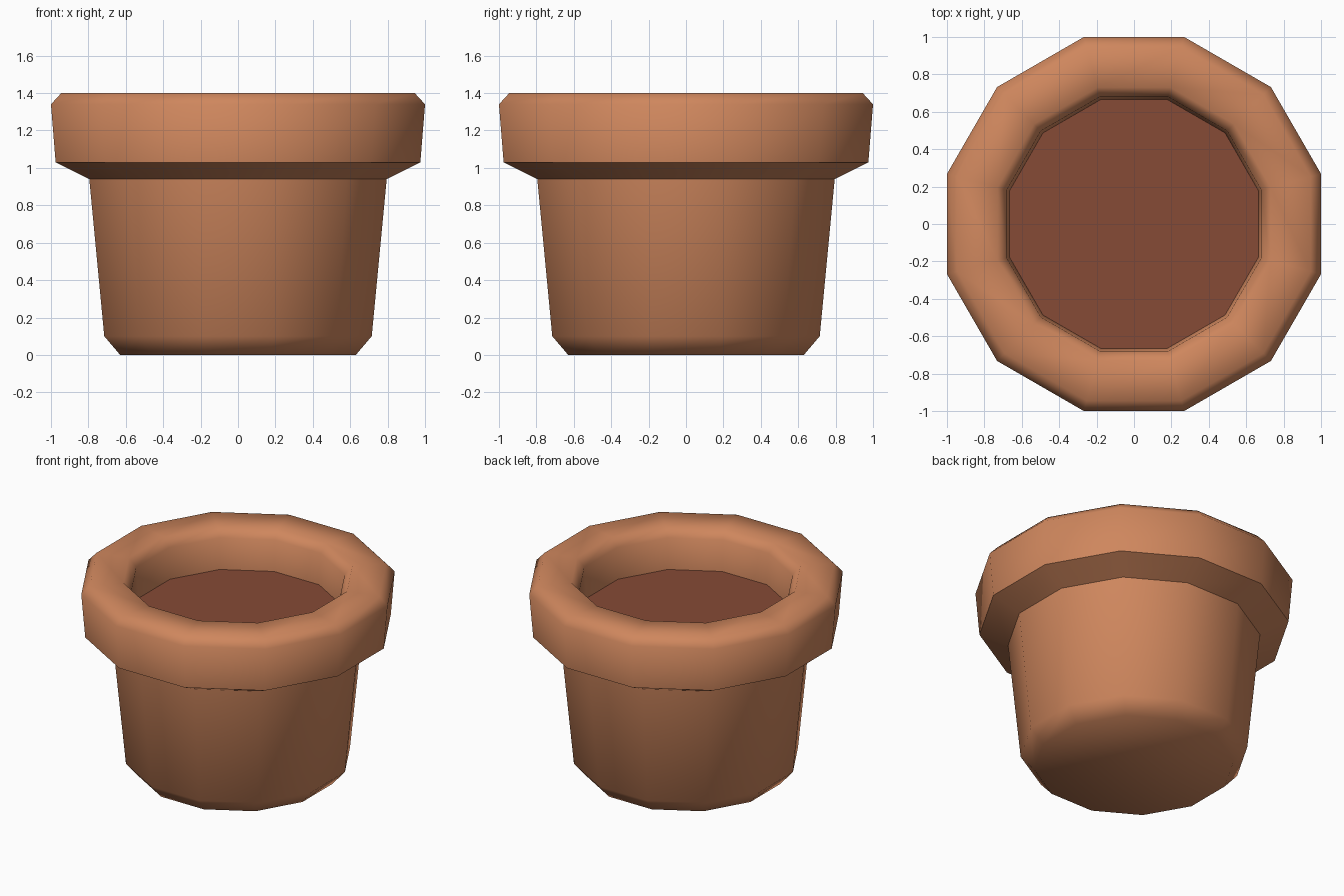
import bpy, bmesh, math

if "Cube" in bpy.data.objects:
    bpy.data.objects.remove(bpy.data.objects["Cube"])

SIDES = 12
START = math.radians(15)          # flat sides face the axes
K = 1 / math.cos(math.pi / SIDES)  # flat-to-flat radius -> corner radius


def material(name, rgb):
    m = bpy.data.materials.new(name)
    m.diffuse_color = (*rgb, 1)
    m.use_nodes = True
    m.node_tree.nodes["Principled BSDF"].inputs["Base Color"].default_value = m.diffuse_color
    return m


def lathe(name, profile, mat, cap_first=True, cap_last=False):
    """Revolve (radius, z) points into a 12-sided shape."""
    bm = bmesh.new()
    rings = []
    for r, z in profile:
        rings.append([bm.verts.new((r * K * math.cos(START + i * math.tau / SIDES),
                                    r * K * math.sin(START + i * math.tau / SIDES), z))
                      for i in range(SIDES)])
    for a, b in zip(rings, rings[1:]):
        for i in range(SIDES):
            j = (i + 1) % SIDES
            bm.faces.new((a[i], a[j], b[j], b[i]))
    if cap_first:
        bm.faces.new(rings[0][::-1])
    if cap_last:
        bm.faces.new(rings[-1])
    me = bpy.data.meshes.new(name)
    bm.to_mesh(me)
    bm.free()
    me.materials.append(mat)
    ob = bpy.data.objects.new(name, me)
    bpy.context.collection.objects.link(ob)
    return ob


clay = material("terracotta", (0.62, 0.24, 0.11))
earth = material("soil brown", (0.24, 0.07, 0.037))

# Pot: base, tapered wall, thick collar, bevelled lip and inner wall
pot = lathe("pot", [(0.63, 0), (0.715, 0.10), (0.795, 0.94), (0.975, 1.03),
                    (1.0, 1.34), (0.945, 1.40), (0.73, 1.40), (0.68, 1.34),
                    (0.665, 1.12)], clay)
bpy.context.view_layer.objects.active = pot
pot.select_set(True)
bpy.ops.object.shade_smooth_by_angle(angle=math.radians(55))

# Soil: flat disc closing the inside
lathe("soil", [(0.665, 1.12)], earth, cap_first=False, cap_last=True)
